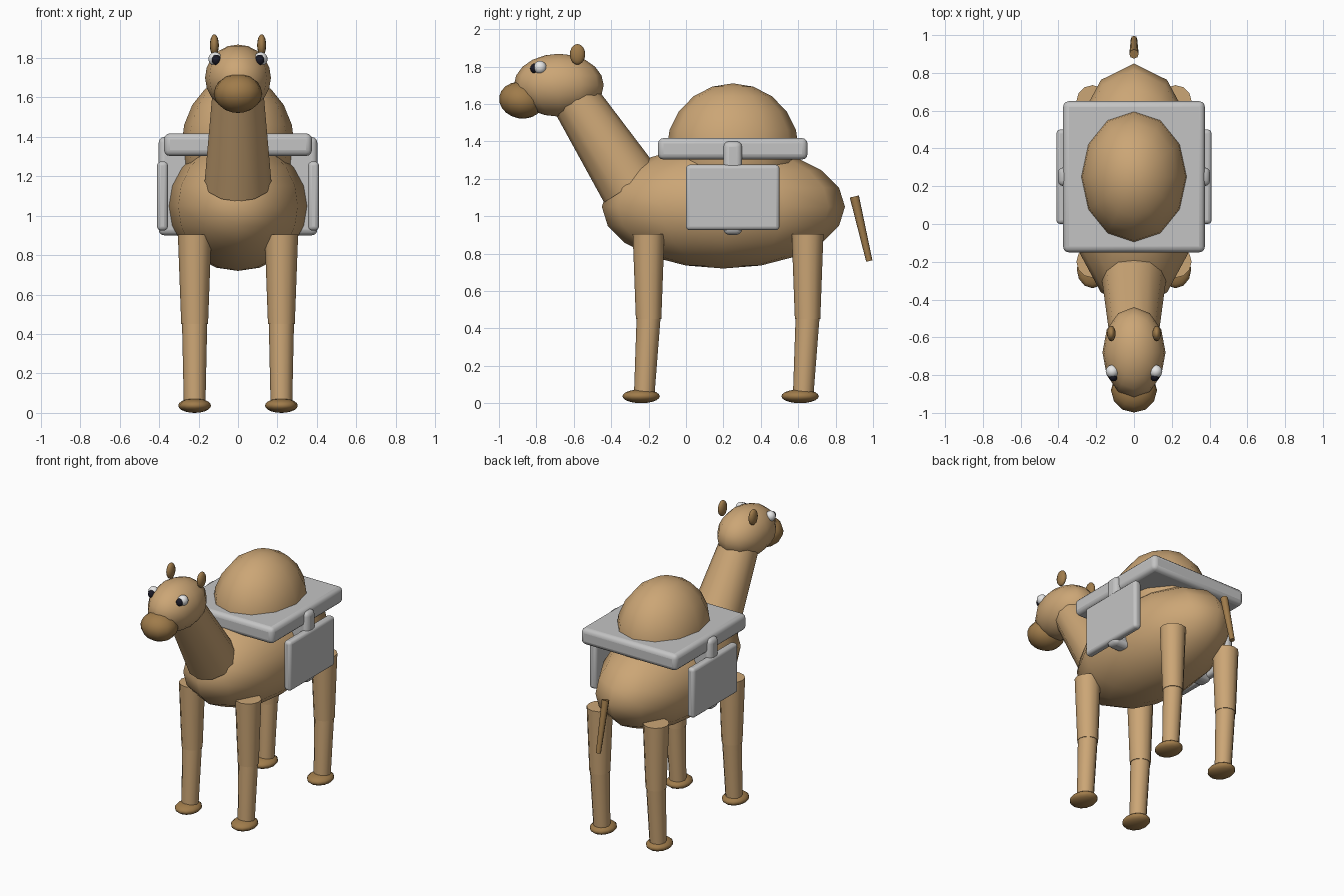
import bpy
import math
from mathutils import Vector

cube = bpy.data.objects.get("Cube")
if cube:
    bpy.data.objects.remove(cube, do_unlink=True)


def make_material(name, rgb, roughness=0.7):
    mat = bpy.data.materials.new(name)
    mat.use_nodes = True
    color = (*rgb, 1.0)
    mat.diffuse_color = color
    bsdf = mat.node_tree.nodes["Principled BSDF"]
    bsdf.inputs["Base Color"].default_value = color
    bsdf.inputs["Roughness"].default_value = roughness
    return mat


TAN = make_material("tan_fur", (0.60, 0.38, 0.18))
BROWN = make_material("dark_brown_fur", (0.35, 0.20, 0.07))
GRAY = make_material("light_gray", (0.55, 0.55, 0.55))
WHITE = make_material("eye_white", (0.85, 0.85, 0.85))
BLACK = make_material("pupil_black", (0.01, 0.01, 0.02))


def finish(name, mat, angle):
    obj = bpy.context.object
    obj.name = name
    obj.data.materials.append(mat)
    bpy.ops.object.transform_apply(location=False, rotation=False, scale=True)
    bpy.ops.object.shade_smooth_by_angle(angle=math.radians(angle))
    return obj


def ellipsoid(name, center, radii, mat, tilt=0):
    bpy.ops.mesh.primitive_uv_sphere_add(
        segments=12, ring_count=10, radius=1, location=center,
        rotation=(math.radians(tilt), 0, 0))
    bpy.context.object.scale = radii
    return finish(name, mat, 80)


def limb(name, start, end, r_start, r_end, mat, sides=12):
    """Tapered cylinder running from start to end."""
    start, end = Vector(start), Vector(end)
    axis = end - start
    bpy.ops.mesh.primitive_cone_add(
        vertices=sides, radius1=r_start, radius2=r_end, depth=axis.length,
        location=(start + end) / 2)
    obj = bpy.context.object
    obj.rotation_euler = axis.to_track_quat("Z", "Y").to_euler()
    return finish(name, mat, 50)


def rounded_box(name, center, size, bevel, mat):
    bpy.ops.mesh.primitive_cube_add(size=1, location=center)
    bpy.context.object.scale = size
    obj = finish(name, mat, 50)
    mod = obj.modifiers.new("rounded_edges", "BEVEL")
    mod.width = bevel
    mod.segments = 3
    return obj


# Torso and hump
ellipsoid("body", (0, 0.2, 1.05), (0.35, 0.65, 0.33), TAN)
ellipsoid("hump", (0, 0.25, 1.35), (0.287, 0.355, 0.36), TAN)

# Neck, head and snout
limb("neck", (0, -0.295, 1.165), (0, -0.59, 1.62), 0.17, 0.13, TAN)
ellipsoid("head", (0, -0.68, 1.70), (0.167, 0.24, 0.168), TAN)
ellipsoid("snout", (0, -0.88, 1.62), (0.122, 0.12, 0.098), BROWN, tilt=-10)

# Tail
limb("tail", (0, 0.90, 1.105), (0, 0.98, 0.76), 0.025, 0.017, BROWN, sides=8)

# Saddle platform and the strap block that holds the side panels
rounded_box("saddle_platform", (0, 0.25, 1.36), (0.75, 0.8, 0.115), 0.03, GRAY)
rounded_box("saddle_strap", (0, 0.25, 1.15), (0.805, 0.1, 0.5), 0.03, GRAY)

# Paired parts
for side, s in (("left", 1), ("right", -1)):
    rounded_box(f"side_panel_{side}", (s * 0.383, 0.25, 1.1),
                (0.055, 0.5, 0.35), 0.02, GRAY)
    ellipsoid(f"ear_{side}", (s * 0.12, -0.58, 1.865),
              (0.023, 0.041, 0.055), BROWN)
    ellipsoid(f"eye_{side}", (s * 0.115, -0.78, 1.795),
              (0.035, 0.035, 0.035), WHITE)
    ellipsoid(f"pupil_{side}", (s * 0.11, -0.81, 1.79),
              (0.023, 0.023, 0.026), BLACK)
    for end, y in (("front", -0.2), ("back", 0.65)):
        x = s * 0.22
        limb(f"{end}_upper_leg_{side}", (x, y, 0.45), (x, y, 0.905),
             0.068, 0.085, TAN)
        limb(f"{end}_lower_leg_{side}", (x, y - 0.023, 0.05), (x, y, 0.46),
             0.055, 0.064, TAN)
        ellipsoid(f"{end}_foot_{side}", (x, y - 0.04, 0.037),
                  (0.083, 0.1, 0.037), BROWN)
